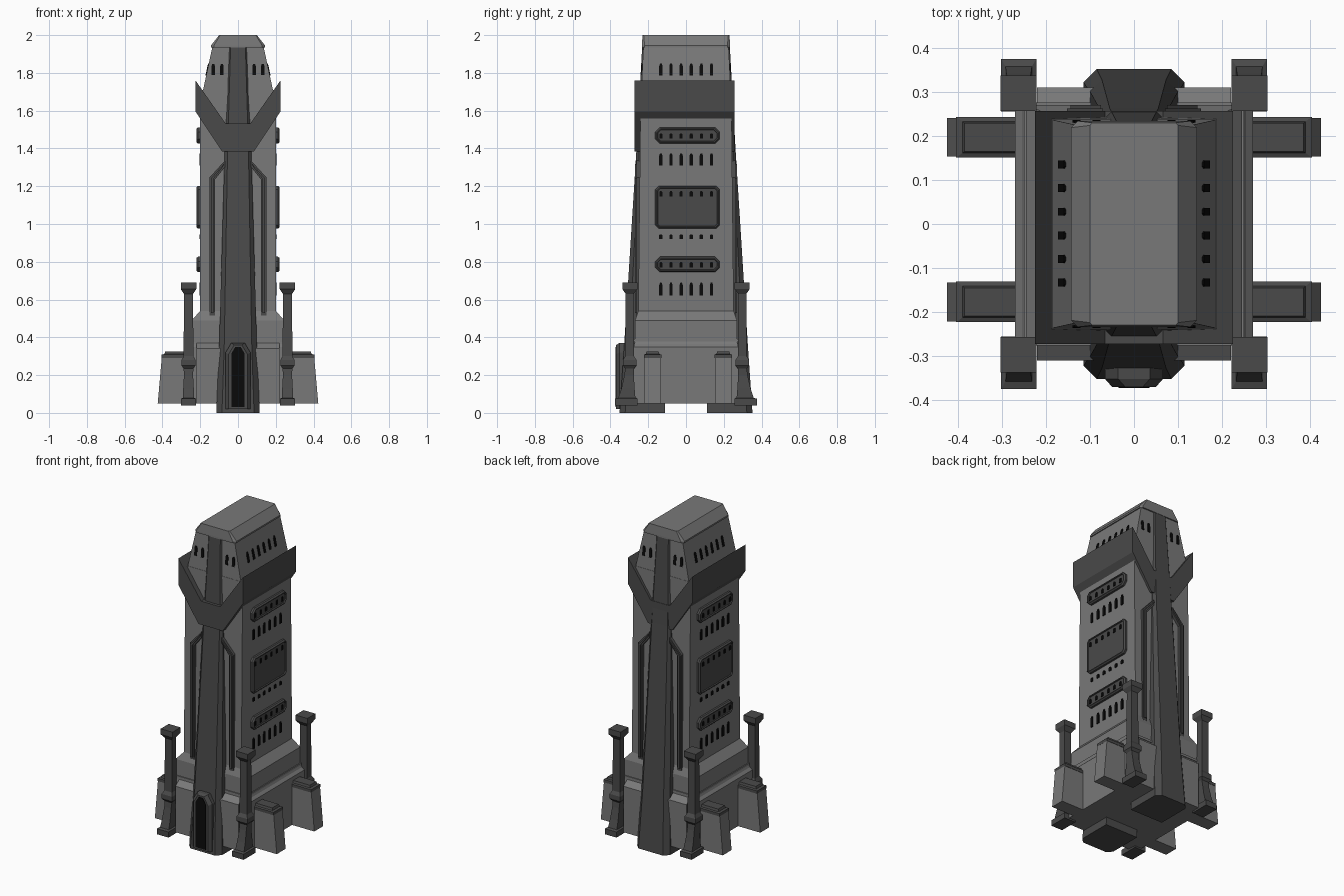
import bpy, bmesh

cube = bpy.data.objects.get("Cube")
if cube:
    bpy.data.objects.remove(cube, do_unlink=True)


def material(name, v):
    m = bpy.data.materials.new(name)
    m.use_nodes = True
    m.diffuse_color = (v, v, v, 1)
    m.node_tree.nodes["Principled BSDF"].inputs["Base Color"].default_value = (v, v, v, 1)
    return m


STONE = material("grey stone", 0.19)
DARK = material("dark stone", 0.068)
BLACK = material("black opening", 0.003)


def finish(name, bm, mat):
    bmesh.ops.recalc_face_normals(bm, faces=bm.faces)
    mesh = bpy.data.meshes.new(name)
    bm.to_mesh(mesh)
    bm.free()
    mesh.materials.append(mat)
    ob = bpy.data.objects.new(name, mesh)
    bpy.context.collection.objects.link(ob)
    return ob


def skin(bm, rings):
    """Join equal rings of points into a closed solid."""
    loops = [[bm.verts.new(p) for p in r] for r in rings]
    n = len(loops[0])
    for a, b in zip(loops, loops[1:]):
        for i in range(n):
            j = (i + 1) % n
            bm.faces.new((a[i], a[j], b[j], b[i]))
    bm.faces.new(loops[0])
    bm.faces.new(loops[-1])


def loft(name, rings, mat):
    bm = bmesh.new()
    skin(bm, rings)
    return finish(name, bm, mat)


def rect(z, x0, x1, y0, y1):
    return [(x0, y0, z), (x1, y0, z), (x1, y1, z), (x0, y1, z)]


def block(name, levels, mat):
    """Stacked centred rectangles given as (z, half width, half depth)."""
    return loft(name, [rect(z, -x, x, -y, y) for z, x, y in levels], mat)


def point(axis, u, z, d):
    return (d, u, z) if axis == "x" else (u, d, z)


def prism(name, outline, axis, a, b, mat):
    return loft(name, [[point(axis, u, z, d) for u, z in outline] for d in (a, b)], mat)


def windows(name, us, z, w, h, axis, face, side, lean=0.0):
    """Row of arched openings lying just proud of a wall, which may lean inwards."""
    bm = bmesh.new()
    shape = [(-w, -h), (w, -h), (w, h * 0.6), (w * 0.5, h), (-w * 0.5, h), (-w, h * 0.6)]
    for u in us:
        skin(bm, [[point(axis, u + p, z + q, side * (face + d - lean * q)) for p, q in shape]
                  for d in (-0.004, 0.004)])
    return finish(name, bm, BLACK)


def cut_rect(u0, u1, z0, z1, c):
    return [(u0 + c, z0), (u1 - c, z0), (u1, z0 + c), (u1, z1 - c),
            (u1 - c, z1), (u0 + c, z1), (u0, z1 - c), (u0, z0 + c)]


# Plinth and tower body
block("plinth", [(0.05, 0.27, 0.275), (0.35, 0.27, 0.275), (0.365, 0.255, 0.272), (0.39, 0.245, 0.27),
                 (0.49, 0.245, 0.27), (0.54, 0.2, 0.252)], STONE)
block("plinth_cross_wing", [(0.05, 0.22, 0.31), (0.34, 0.22, 0.31), (0.37, 0.22, 0.27)], STONE)
block("plinth_trim", [(0.375, 0.25, 0.276), (0.39, 0.25, 0.276)], STONE)
block("tower_body", [(0.5, 0.2, 0.253), (1.6, 0.2, 0.241), (1.71, 0.187, 0.238)], STONE)
block("upper_body", [(1.7, 0.187, 0.237), (1.95, 0.133, 0.225)], STONE)


# Roof cap with trimmed corners
def cap_ring(z, x, y, c):
    return [(u, v, z) for u, v in cut_rect(-x, x, -y, y, c)]


loft("roof_cap", [cap_ring(1.935, 0.143, 0.234, 0.015), cap_ring(1.945, 0.143, 0.234, 0.015),
                  cap_ring(2.0, 0.1, 0.23, 0.006)], STONE)

# Horned collar
half = [(0.085, 1.385), (0.225, 1.595), (0.225, 1.76), (0.066, 1.533)]
collar = half + [(-x, z) for x, z in reversed(half)]
prism("horned_collar", collar, "y", -0.273, 0.257, DARK)


# Tapered central spines
def spine_ring(z, w, y, c, s):
    return [(-w, 0.11 * s, z), (-w, (y - c) * s, z), (-w + c, y * s, z),
            (w - c, y * s, z), (w, (y - c) * s, z), (w, 0.11 * s, z)]


for s, label in ((-1, "front"), (1, "back")):
    loft(label + "_spine", [spine_ring(0, 0.115, 0.352, 0.03, s), spine_ring(0.35, 0.1, 0.328, 0.027, s),
                            spine_ring(1.4, 0.07, 0.262, 0.015, s),
                            spine_ring(1.94, 0.045, 0.232, 0.006, s)], DARK)
    # Bent trim strips beside the spine
    for m, hand in ((1, "left"), (-1, "right")):
        strip = [(0.152, 0.515), (0.152, 1.245), (0.07, 1.335), (0.07, 1.3), (0.122, 1.235), (0.122, 0.515)]
        prism(f"{label}_{hand}_trim_strip", [(m * x, z) for x, z in strip], "y", s * 0.22, s * 0.262, DARK)
        strip = [(0.144, 0.53), (0.144, 1.24), (0.075, 1.318), (0.075, 1.31), (0.13, 1.238), (0.13, 0.53)]
        prism(f"{label}_{hand}_trim_ridge", [(m * x, z) for x, z in strip], "y", s * 0.22, s * 0.27, DARK)
    windows(label + "_upper_windows", (-0.131, -0.085, 0.085, 0.131), 1.818, 0.009, 0.03,
            "y", 0.2314, s, 0.048)


# Door
def arch(w, z0, z1, c):
    return [(-w, z0), (w, z0), (w, z1 - c), (w - c * 0.6, z1), (-w + c * 0.6, z1), (-w, z1 - c)]


loft("door_surround", [[(x, y, z) for x, z in arch(w, 0.02, t, 0.05)]
                       for y, w, t in ((-0.27, 0.066, 0.37), (-0.352, 0.066, 0.37), (-0.37, 0.05, 0.36))], DARK)
prism("door_opening", arch(0.035, 0.03, 0.35, 0.035), "y", -0.36, -0.373, BLACK)

# Side panels and window rows
ROW = [-0.133 + i * 0.0536 for i in range(6)]
for s, hand in ((1, "left"), (-1, "right")):
    for z0, z1, c, wz, label in ((1.425, 1.512, 0.025, 1.466, "top"), (0.975, 1.202, 0.02, 1.16, "middle"),
                                 (0.745, 0.827, 0.025, 0.785, "bottom")):
        layers = ((0.19, 0), (0.212, 0), (0.22, 0.007), (0.22, 0.012), (0.213, 0.014))
        loft(f"{hand}_{label}_panel",
             [[(s * d, u, z) for u, z in cut_rect(-0.163 + e, 0.178 - e, z0 + e, z1 - e, c - e * 0.6)]
              for d, e in layers], DARK)
        windows(f"{hand}_{label}_panel_windows", ROW, wz, 0.008, 0.014, "x", 0.213, s)
    for z, h, label in ((1.342, 0.032, "high"), (0.933, 0.012, "middle"), (0.655, 0.034, "low")):
        windows(f"{hand}_{label}_windows", ROW, z, 0.009, h, "x", 0.201, s)
    windows(hand + "_crown_windows", ROW, 1.818, 0.009, 0.031, "x", 0.1615, s, 0.216)

    # Buttresses with dark capping
    for y, end in ((-0.177, "front"), (0.197, "back")):
        wall = [(0.2, 0.05), (0.425, 0.05), (0.403, 0.3), (0.2, 0.3)]
        prism(f"{end}_{hand}_buttress", [(s * x, z) for x, z in wall], "y", y - 0.044, y + 0.044, STONE)
        loft(f"{end}_{hand}_buttress_cap",
             [rect(z, s * 0.22, s * x, y - w, y + w) for z, x, w in
              ((0.29, 0.404, 0.046), (0.308, 0.404, 0.046), (0.312, 0.39, 0.036), (0.326, 0.385, 0.032))], DARK)

    # Corner columns: (z, half width, inner y, outer y)
    levels = ((0.04, 0.04, 0.256, 0.375), (0.075, 0.04, 0.256, 0.375), (0.08, 0.03, 0.268, 0.358),
              (0.13, 0.028, 0.272, 0.342), (0.2, 0.024, 0.276, 0.326), (0.235, 0.026, 0.274, 0.322),
              (0.25, 0.037, 0.262, 0.334), (0.28, 0.037, 0.262, 0.334), (0.3, 0.026, 0.275, 0.321),
              (0.63, 0.024, 0.277, 0.319), (0.655, 0.041, 0.257, 0.337), (0.69, 0.041, 0.257, 0.337))
    for t, end in ((-1, "front"), (1, "back")):
        loft(f"{end}_{hand}_column",
             [rect(z, s * 0.262 - w, s * 0.262 + w, t * a, t * b) for z, w, a, b in levels], DARK)
